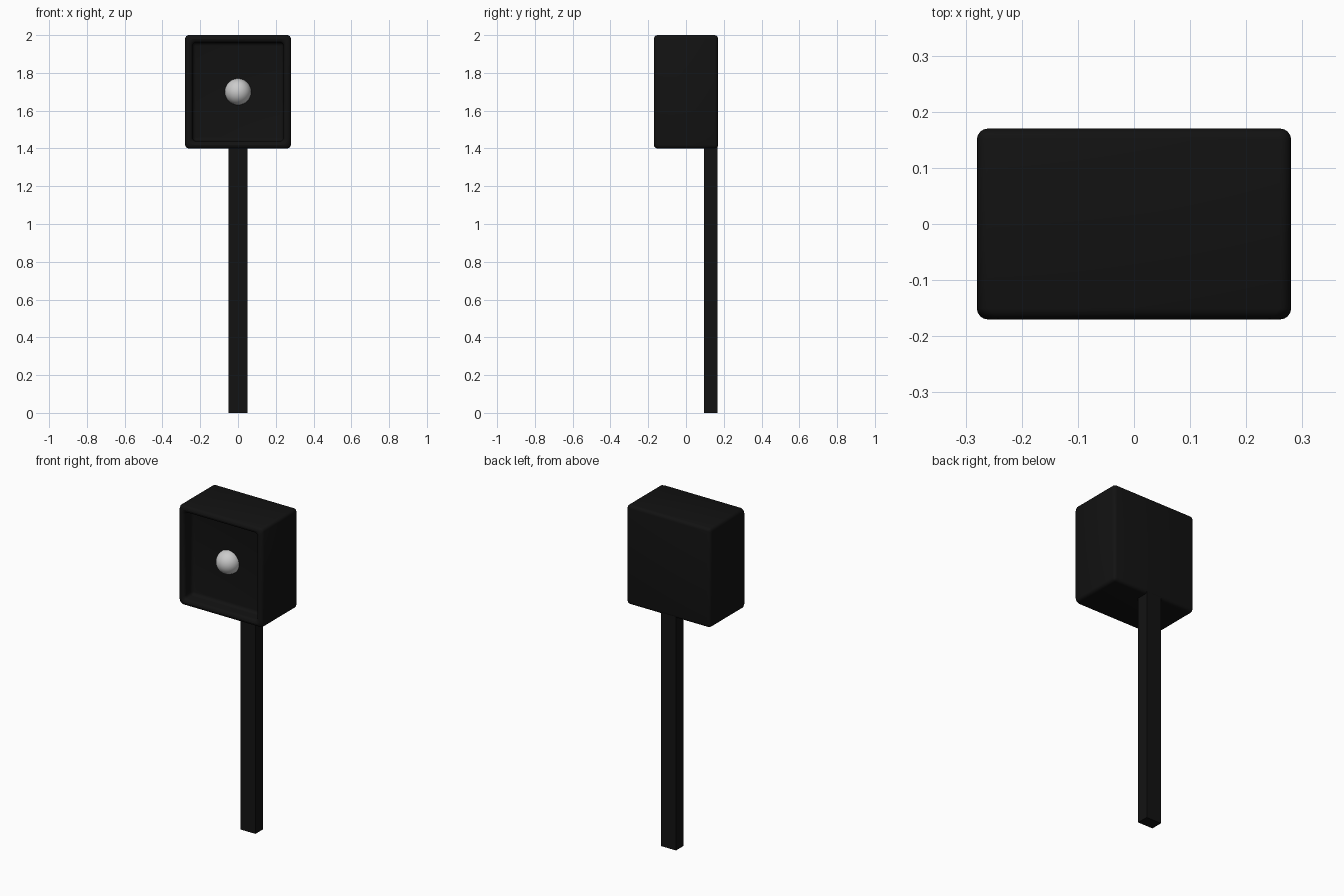
import bpy, bmesh
from mathutils import Vector

if "Cube" in bpy.data.objects:
    bpy.data.objects.remove(bpy.data.objects["Cube"])

black = bpy.data.materials.new("black_paint")
black.diffuse_color = (0.006, 0.006, 0.006, 1)
black.use_nodes = True
black.node_tree.nodes["Principled BSDF"].inputs["Base Color"].default_value = black.diffuse_color


def box(name, x, y, z):
    """Box from (min, max) ranges on each axis."""
    bm = bmesh.new()
    bmesh.ops.create_cube(bm, size=1)
    for v in bm.verts:
        v.co = Vector([r[0] + (c + 0.5) * (r[1] - r[0]) for c, r in zip(v.co, (x, y, z))])
    me = bpy.data.meshes.new(name)
    bm.to_mesh(me)
    bm.free()
    me.materials.append(black)
    ob = bpy.data.objects.new(name, me)
    bpy.context.collection.objects.link(ob)
    return ob


def smooth(ob, angle=0.6):
    bpy.ops.object.select_all(action='DESELECT')
    ob.select_set(True)
    bpy.context.view_layer.objects.active = ob
    bpy.ops.object.shade_smooth_by_angle(angle=angle)


# Housing with a shallow recess in the front
housing = box("housing", (-0.28, 0.28), (-0.17, 0.17), (1.4, 2.0))
bm = bmesh.new()
bm.from_mesh(housing.data)
bm.normal_update()
front = min(bm.faces, key=lambda f: f.calc_center_median().y)
bmesh.ops.inset_region(bm, faces=[front], thickness=0.055)
bmesh.ops.inset_region(bm, faces=[front], thickness=0.0001, depth=-0.08)
bmesh.ops.bevel(bm, geom=bm.edges[:], offset=0.026, segments=4, profile=0.5,
                affect='EDGES', clamp_overlap=True)
bm.to_mesh(housing.data)
bm.free()
smooth(housing)

# Post, flush with the back of the housing
box("post", (-0.05, 0.05), (0.095, 0.167), (0.0, 1.43))

# Round knob half sunk into the recess
bpy.ops.mesh.primitive_uv_sphere_add(segments=32, ring_count=16, radius=0.07,
                                     location=(0, -0.09, 1.7))
knob = bpy.context.object
knob.name = "knob"
smooth(knob, 0.8)
